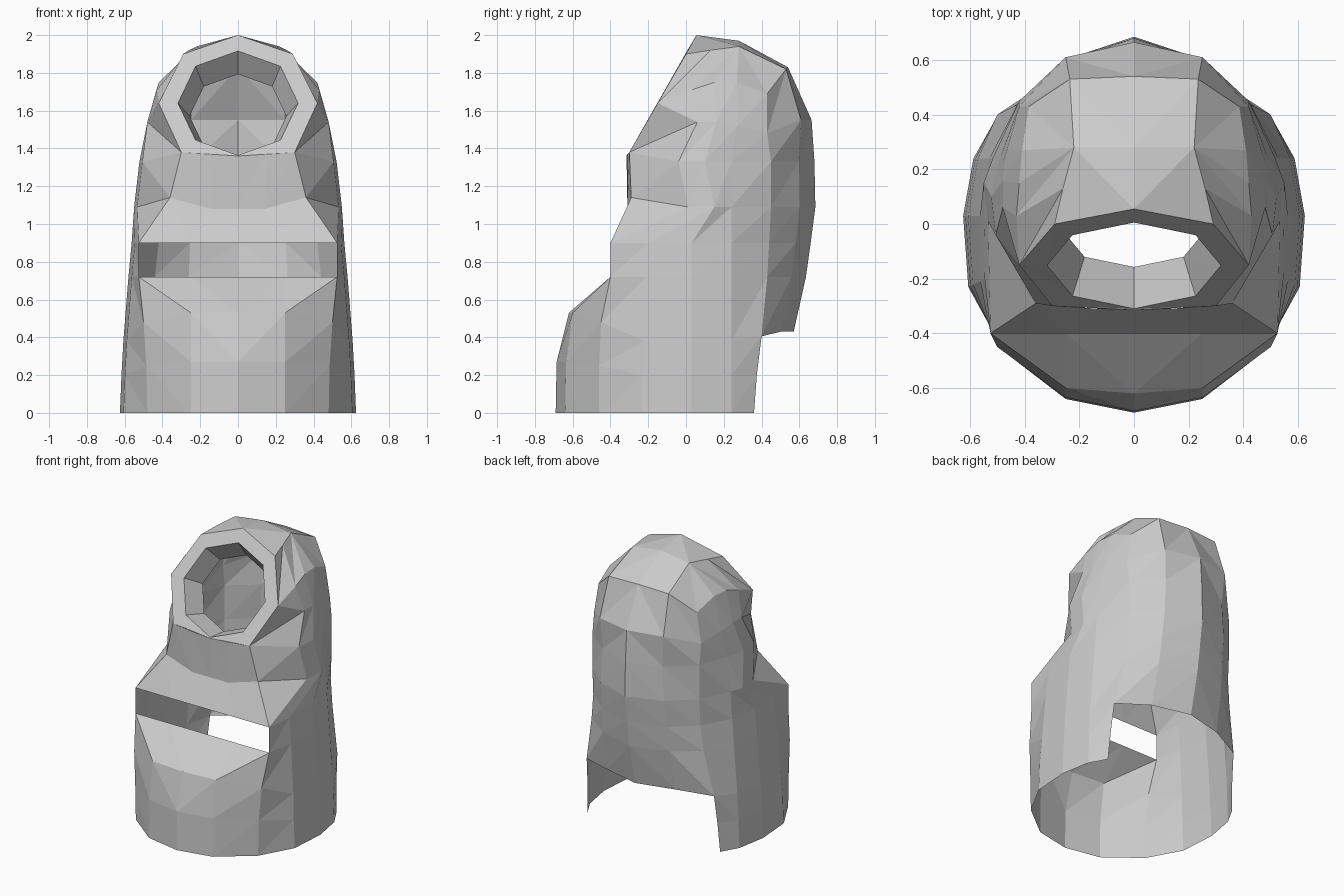
import bpy, bmesh, math
from mathutils import Vector

if "Cube" in bpy.data.objects:
    bpy.data.objects.remove(bpy.data.objects["Cube"])


class HalfShell:
    """Collects faces for the +x half; mirrored when finished."""
    def __init__(self):
        self.bm = bmesh.new()
        self.cache = {}

    def face(self, *pts):
        verts = []
        for p in pts:
            key = tuple(round(c, 4) for c in p)
            if key not in self.cache:
                self.cache[key] = self.bm.verts.new(key)
            if self.cache[key] not in verts:
                verts.append(self.cache[key])
        if len(verts) > 2 and not self.bm.faces.get(verts):
            self.bm.faces.new(verts)

    def loft(self, low, up, skip=()):
        for i in range(len(low) - 1):
            if i not in skip:
                self.face(low[i], low[i + 1], up[i + 1])
                self.face(low[i], up[i + 1], up[i])

    def finish(self, name):
        bmesh.ops.recalc_face_normals(self.bm, faces=self.bm.faces)
        me = bpy.data.meshes.new(name)
        self.bm.to_mesh(me)
        self.bm.free()
        ob = bpy.data.objects.new(name, me)
        bpy.context.collection.objects.link(ob)
        m = ob.modifiers.new("mirror", 'MIRROR')
        m.use_clip = True
        m.merge_threshold = 0.002


def row(front, corner, z, w, y3, c6, b, zb=None):
    """Nine points from the front centre line round to the back one."""
    x1, y0, y1, zf = front
    zb = z if zb is None else zb
    return [(0, y0, zf), (x1, y1, zf), corner,
            (.97 * w, y3, z), (w, max(.03, y3 + .14), z), (.94 * w, .24, z),
            (c6[0], c6[1], (z + zb) / 2), (.45 * w, .88 * b, zb), (0, b, zb)]


# outer rim of the round front opening, top to bottom
rim = [(0, .055, 2.0), (.29, 0, 1.9), (.42, -.15, 1.64), (.3, -.3, 1.38), (0, -.315, 1.36)]

# main body: lower skirt, slit, shelf and neck
rows = [
    row((.25, -.69, -.64, 0), (.48, -.46, 0), 0, .625, -.23, (.52, .36), .6),
    row((.25, -.685, -.635, .27), (.485, -.46, .25), .2, .617, -.23, (.51, .375), .57),
    row((.25, -.62, -.6, .53), (.5, -.45, .48), .38, .607, -.22, (.5, .4), .57, .43),
    row((.25, -.4, -.4, .72), (.525, -.4, .72), .72, .58, -.21, (.44, .43), .635),
    row((.25, -.4, -.4, .9), (.525, -.4, .9), .9, .563, -.2, (.42, .44), .66),
    row((.14, -.31, -.31, 1.08), (.36, -.29, 1.14), 1.09, .55, .01, (.42, .45), .685),
    row((.15, -.315, -.31, 1.37), rim[3], 1.33, .522, -.04, (.42, .45), .68),
]
rows[6][0] = rim[4]

# dome above the neck
upper = [rim[2], (.48, .06, 1.54), (.48, .16, 1.54), (.465, .27, 1.52),
         (.42, .43, 1.48), (.25, .61, 1.55), (0, .665, 1.55)]
crown = [rim[2], (.43, .03, 1.71), (.42, .15, 1.75), (.41, .27, 1.75),
         (.385, .43, 1.69), (.235, .53, 1.82), (0, .54, 1.83)]
peak = (.22, .28, 1.94)
top = [rim[1], (.26, .13, 1.92)] + [peak] * 4 + [(0, .28, 1.97)]

body = HalfShell()
for k in range(6):
    skip = (0, 1) if k == 3 else (6, 7) if k < 2 else ()   # slit, rear opening
    body.loft(rows[k], rows[k + 1], skip)
body.loft(rows[6][2:], upper)
body.loft(upper, crown)
body.loft(crown, top)
body.face(rim[0], rim[1], top[1], peak)
body.face(rim[0], peak, top[6])
body.finish("hooded_body")

# bevelled socket inside the round opening
along, inward = Vector((0, .495, .868)), Vector((0, .868, -.495))


def socket_ring(r, depth):
    c = Vector((0, -.152, 1.64)) + inward * depth
    return [tuple(c + along * (r * math.cos(a)) + Vector((r * math.sin(a), 0, 0)))
            for a in (i * math.pi / 4 for i in range(5))]


socket = HalfShell()
inner = socket_ring(.318, 0)
socket.loft(rim, inner)
socket.loft(inner, socket_ring(.256, .14))
socket.finish("opening_socket")
